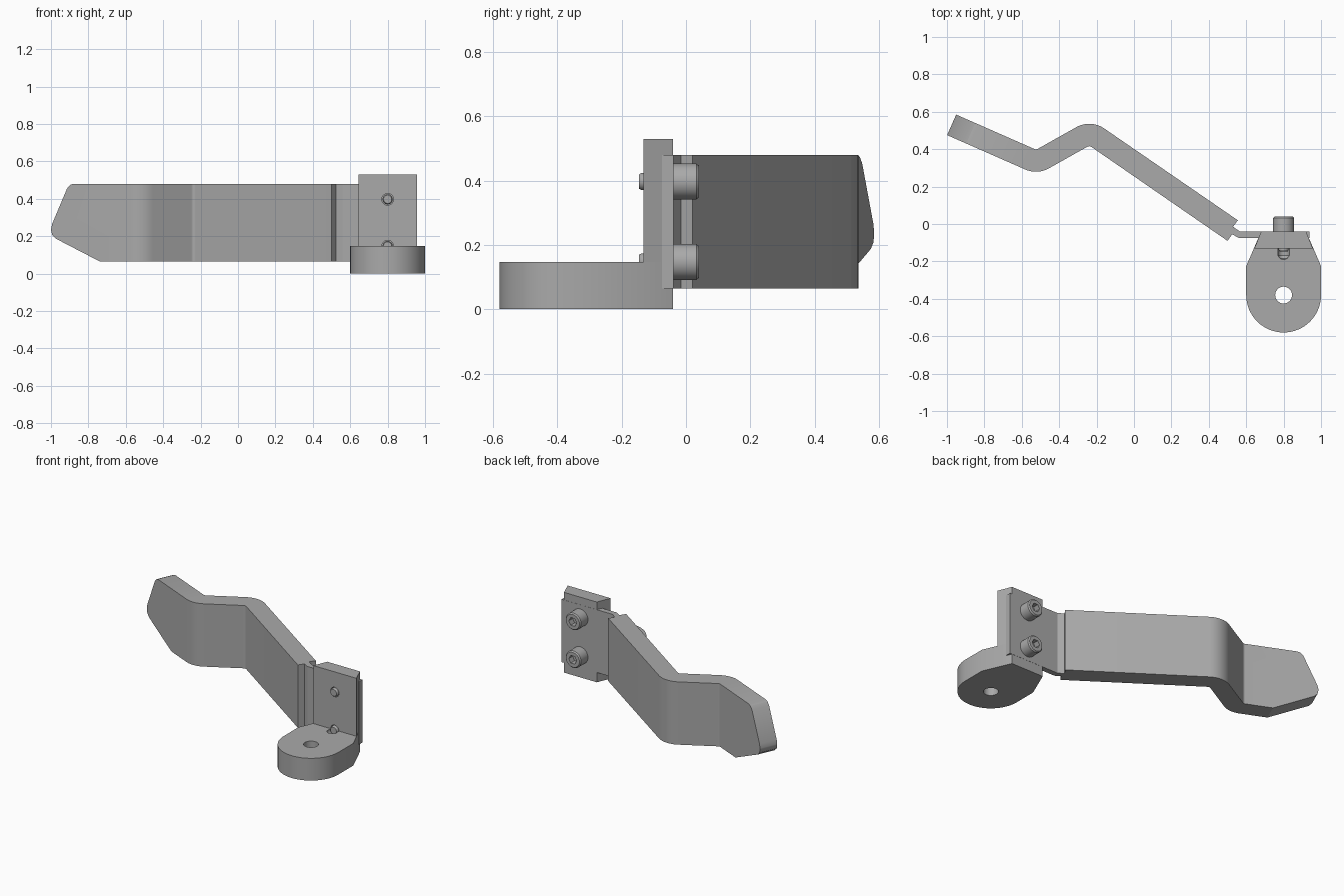
import bpy, bmesh, math
from mathutils import Vector, Matrix

old = bpy.data.objects.get("Cube")
if old:
    bpy.data.objects.remove(old, do_unlink=True)

grey = bpy.data.materials.new("satin grey")
grey.use_nodes = True
colour = (0.4, 0.4, 0.4, 1)
grey.diffuse_color = colour
grey.node_tree.nodes["Principled BSDF"].inputs["Base Color"].default_value = colour


def make(name, bm):
    bmesh.ops.recalc_face_normals(bm, faces=bm.faces)
    me = bpy.data.meshes.new(name)
    bm.to_mesh(me)
    bm.free()
    ob = bpy.data.objects.new(name, me)
    me.materials.append(grey)
    bpy.context.collection.objects.link(ob)
    return ob


def prism(name, points, sweep):
    """Extrude a closed loop of 3D points along a vector."""
    bm = bmesh.new()
    face = bm.faces.new([bm.verts.new(p) for p in points])
    new = bmesh.ops.extrude_face_region(bm, geom=[face])["geom"]
    bmesh.ops.translate(bm, vec=sweep, verts=[v for v in new if isinstance(v, bmesh.types.BMVert)])
    return make(name, bm)


def lathe_y(name, profile, centre, sides=40):
    """Solid of revolution about a y axis, profile given as (radius, y)."""
    bm = bmesh.new()
    rings = []
    for r, y in profile:
        rings.append([bm.verts.new((centre[0] + r * math.cos(a), y, centre[1] + r * math.sin(a)))
                      for a in (2 * math.pi * i / sides for i in range(sides))])
    for a, b in zip(rings, rings[1:]):
        for i in range(sides):
            j = (i + 1) % sides
            bm.faces.new((a[i], a[j], b[j], b[i]))
    bm.faces.new(rings[0])
    bm.faces.new(rings[-1])
    return make(name, bm)


def boolean(ob, cutter, operation="DIFFERENCE"):
    mod = ob.modifiers.new("cut", "BOOLEAN")
    mod.object, mod.operation, mod.solver = cutter, operation, "EXACT"
    dg = bpy.context.evaluated_depsgraph_get()
    result = bpy.data.meshes.new_from_object(ob.evaluated_get(dg))
    ob.modifiers.clear()
    ob.data = result
    bpy.data.objects.remove(cutter, do_unlink=True)


def smooth(ob, angle=25):
    bpy.ops.object.select_all(action="DESELECT")
    ob.select_set(True)
    bpy.context.view_layer.objects.active = ob
    bpy.ops.object.shade_smooth_by_angle(angle=math.radians(angle))


# Bent arm with a thin mounting tongue
HALF, BEND = 0.06, 0.08
path = [Vector(p) for p in ((-0.975, 0.53), (-0.52, 0.33), (-0.235, 0.49), (0.534, -0.041))]


def normal(a, b):
    d = (b - a).normalized()
    return Vector((-d.y, d.x))


def arm_edge(side):
    """One long edge of the arm, offset from the centre line with round bends."""
    pts = [path[0] + side * HALF * normal(path[0], path[1])]
    for a, b, c in zip(path, path[1:], path[2:]):
        n1, n2 = normal(a, b), normal(b, c)
        turn = 1 if n1.cross(n2) > 0 else -1
        centre = b + turn * (n1 + n2).normalized() * BEND / math.cos(n1.angle(n2) / 2)
        radius = BEND - turn * side * HALF
        for i in range(13):
            pts.append(centre - turn * radius * n1.slerp(n2, i / 12))
    return pts


tongue = [(0.555, 0.02), (0.53, -0.015), (0.565, -0.039), (0.937, -0.039),
          (0.937, -0.075), (0.56, -0.075), (0.525, -0.055), (0.5, -0.09)]
outline = arm_edge(1) + [Vector(p) for p in tongue] + arm_edge(-1)[::-1]
arm = prism("bent_arm", [(p.x, p.y, 0.065) for p in outline], (0, 0, 0.415))

# Shaped free end, cut square to the last straight of the arm
tip = [(3, 0.6), (-0.83, 0.6), (-0.875, 0.482), (-0.897, 0.474), (-0.914, 0.455),
       (-0.994, 0.265), (-1.0, 0.235), (-0.994, 0.207), (-0.975, 0.187),
       (-0.74, 0.065), (-0.42, -0.1), (3, -0.1)]
n = normal(path[0], path[1])
slope = (path[1].y - path[0].y) / (path[1].x - path[0].x)
off = Vector((n.x, n.y, 0)) * 2
loop = [Vector((x, 0.475 + slope * (x + 1), z)) - off for x, z in tip]
boolean(arm, prism("tip_cutter", loop, off * 2), "INTERSECT")
smooth(arm)

# Bracket: rounded foot with tapered back, and an upright above it
CX = 0.8


def plan(front):
    pts = [(CX + 0.12, -0.04), (CX - 0.12, -0.04)]
    if front:
        pts.append((CX - 0.2, -0.225))
        for i in range(33):
            a = math.pi * (1 + i / 32)
            pts.append((CX + 0.2 * math.cos(a), -0.38 + 0.2 * math.sin(a)))
        return pts + [(CX + 0.2, -0.225)]
    return pts + [(CX - 0.157, -0.132), (CX + 0.157, -0.132)]


bracket = prism("bracket", [(x, y, 0) for x, y in plan(True)], (0, 0, 0.147))
upright = prism("upright", [(x, y, 0.05) for x, y in plan(False)], (0, 0, 0.48))
boolean(bracket, upright, "UNION")

# Foot hole and drilled screw holes
ring = [(CX + 0.045 * math.cos(i * math.pi / 16), -0.38 + 0.045 * math.sin(i * math.pi / 16), -0.1)
        for i in range(32)]
boolean(bracket, prism("foot_hole", ring, (0, 0, 0.4)))
for z in (0.147, 0.397):
    drill = [(0.031, -0.09), (0.031, -0.168), (0.018, -0.185), (0.002, -0.19)]
    boolean(bracket, lathe_y("drill", drill, (CX, z), 32))
smooth(bracket)

# Socket head screws
for label, z in (("lower", 0.147), ("upper", 0.397)):
    screw = lathe_y(label + "_screw", [(0.022, -0.146), (0.027, -0.138), (0.027, -0.045), (0.056, -0.045),
                                       (0.056, 0.032), (0.049, 0.04)], (CX, z))
    boolean(screw, lathe_y("socket", [(0.029, 0.0), (0.029, 0.06)], (CX, z), 6))
    smooth(screw)
